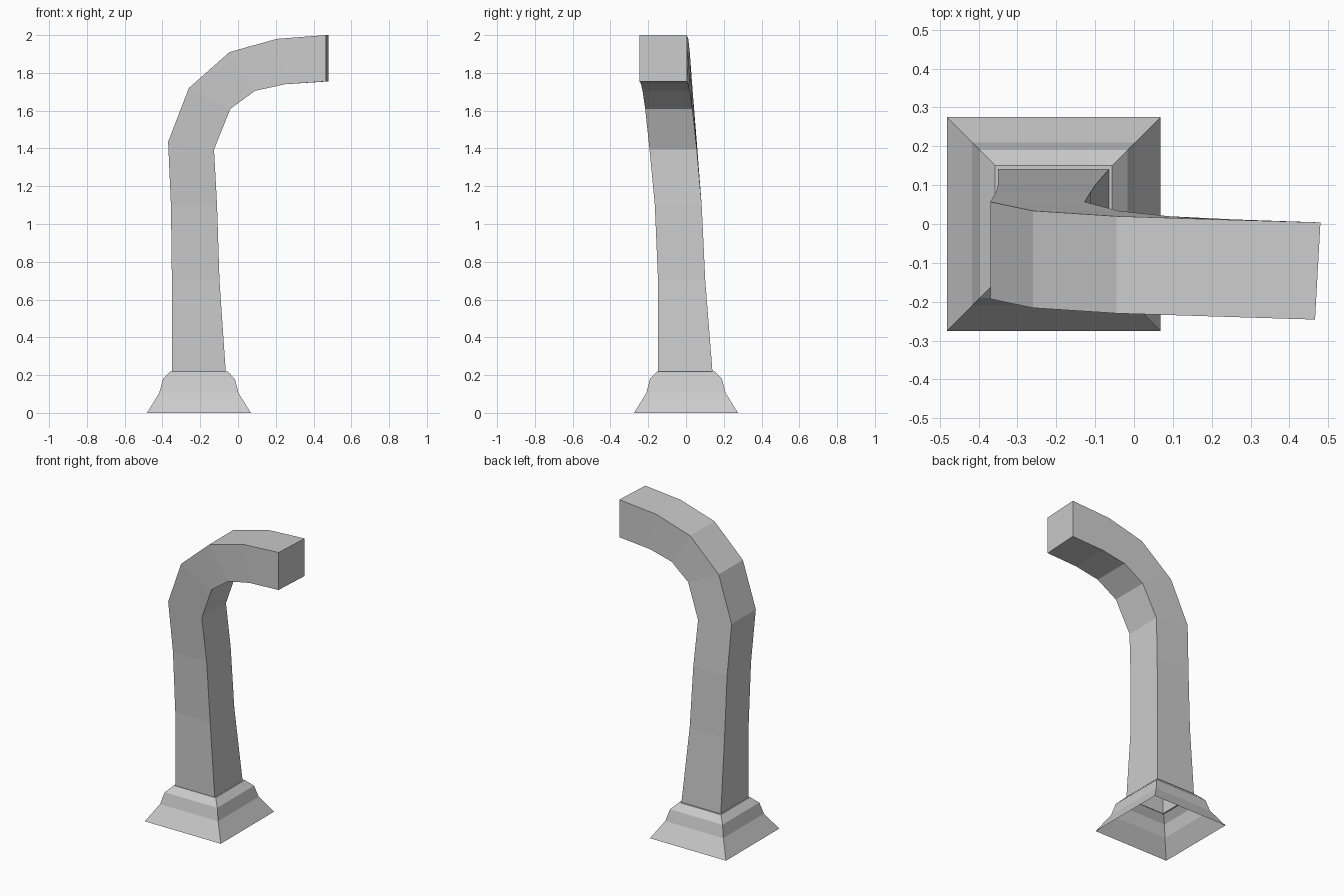
import bpy, bmesh

if "Cube" in bpy.data.objects:
    bpy.data.objects.remove(bpy.data.objects["Cube"])


def loft(name, rings, cap_end=False):
    """Skin a list of four-cornered rings with flat quads."""
    bm = bmesh.new()
    loops = [[bm.verts.new(p) for p in ring] for ring in rings]
    for a, b in zip(loops, loops[1:]):
        for i in range(4):
            j = (i + 1) % 4
            bm.faces.new((a[i], a[j], b[j], b[i]))
    if cap_end:
        bm.faces.new(loops[-1])
    mesh = bpy.data.meshes.new(name)
    bm.to_mesh(mesh)
    bm.free()
    obj = bpy.data.objects.new(name, mesh)
    bpy.context.collection.objects.link(obj)
    return obj


def section(outer, inner, y0, y1, skew=0.0):
    """Ring from outer and inner (x, z) points, between y0 and y1."""
    (xo, zo), (xi, zi) = outer, inner
    return [(xo - skew, y0, zo), (xi - skew, y0, zi),
            (xi + skew, y1, zi), (xo + skew, y1, zo)]


# Flared, stepped square foot, open underneath
CX = -0.207
foot = [section((CX - h, z), (CX + h, z), -h, h)
        for h, z in [(0.275, 0), (0.21, 0.105), (0.19, 0.18), (0.151, 0.22)]]
# Narrow ledge where the post meets the foot
post_bottom = section((-0.35, 0.22), (-0.065, 0.22), -0.148, 0.14)
loft("foot", foot + [post_bottom])

# Hollow tapered post that bends over into the horizontal arm
loft("bent_post", [
    post_bottom,
    section((-0.35, 0.70), (-0.098, 0.70), -0.148, 0.102),
    section((-0.355, 1.10), (-0.111, 1.10), -0.165, 0.083),
    section((-0.37, 1.435), (-0.127, 1.395), -0.193, 0.057),
    section((-0.26, 1.72), (-0.04, 1.61), -0.216, 0.034),
    section((-0.045, 1.91), (0.09, 1.705), -0.230, 0.020),
    section((0.205, 1.98), (0.25, 1.74), -0.238, 0.012),
    section((0.473, 2.0), (0.473, 1.755), -0.246, 0.004, 0.007),
], cap_end=True)
